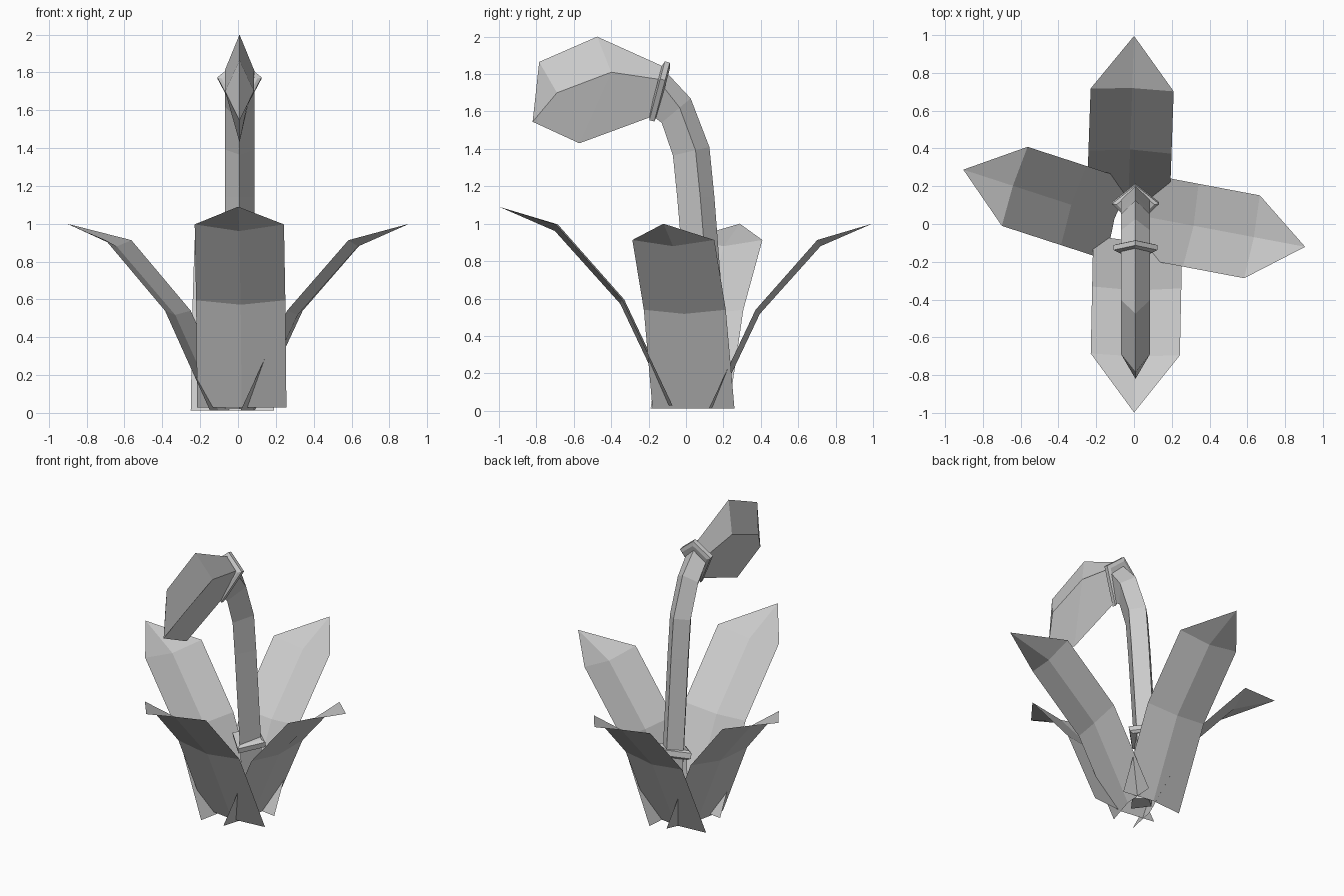
import bpy, bmesh, math
from mathutils import Vector, Matrix

if "Cube" in bpy.data.objects:
    bpy.data.objects.remove(bpy.data.objects["Cube"])

CX = 0.008  # x centre of stem and bud


def make(name, verts, faces):
    me = bpy.data.meshes.new(name)
    bm = bmesh.new()
    vs = [bm.verts.new(v) for v in verts]
    for f in faces:
        bm.faces.new([vs[i] for i in f])
    bmesh.ops.recalc_face_normals(bm, faces=bm.faces)
    bm.to_mesh(me)
    bm.free()
    ob = bpy.data.objects.new(name, me)
    bpy.context.collection.objects.link(ob)
    return ob


def loft(name, sections):
    """Four-sided tube; section = (back yz, side yz, front yz, half width)."""
    verts, faces = [], []
    for b, s, f, w in sections:
        verts += [(CX, *b), (CX + w, *s), (CX, *f), (CX - w, *s)]
    for k in range(len(sections) - 1):
        for i in range(4):
            j = (i + 1) % 4
            faces.append((4*k + i, 4*k + j, 4*k + 4 + j, 4*k + 4 + i))
    for o in (0, len(verts) - 4):  # folded end caps
        faces += [(o, o + 1, o + 2), (o, o + 2, o + 3)]
    return make(name, verts, faces)


def kite(b, f, w, t=0.38):
    side = Vector(b).lerp(Vector(f), t)
    return (b, tuple(side), f, w)


def collar(name, b, f, w, thick, t):
    b, f = Vector(b), Vector(f)
    mid = b.lerp(f, 0.45)
    d = (b - f).normalized()
    axis = Vector((-d.y, d.x))
    secs = []
    for off, sc in ((-0.5, 0.8), (-0.3, 1), (0.3, 1), (0.5, 0.8)):
        o = axis * off * thick
        secs.append(kite(tuple(mid + (b - mid)*sc + o), tuple(mid + (f - mid)*sc + o), w*sc, t))
    return loft(name, secs)


# Stem
loft("stem", [
    kite((0.15, 0.02), (-0.02, 0.02), 0.078),
    kite((0.21, 0.30), (0.03, 0.27), 0.078),
    kite((0.20, 0.52), (0.01, 0.47), 0.078),
    kite((0.152, 1.14), (-0.047, 1.14), 0.078),
    kite((0.125, 1.41), (-0.07, 1.365), 0.078),
    kite((0.025, 1.67), (-0.13, 1.54), 0.078),
    kite((-0.115, 1.82), (-0.17, 1.57), 0.078, 0.3)])

# Collars
collar("lower_collar", (0.21, 0.52), (-0.01, 0.46), 0.125, 0.06, 0.45)
collar("upper_collar", (-0.10, 1.865), (-0.183, 1.55), 0.117, 0.045, 0.3)

# Bud with a folded nose
loft("bud", [
    ((-0.12, 1.84), (-0.13, 1.77), (-0.19, 1.57), 0.078),
    ((-0.475, 2.0), (-0.40, 1.81), (-0.57, 1.43), 0.078),
    ((-0.785, 1.865), (-0.69, 1.70), (-0.82, 1.545), 0.076)])

# Leaf profile: distance, height, and midrib offset of each row
ROWS = [(0, 0.012, 0.025, 0), (0.25, 0.54, 0.015, -0.022), (0.58, 0.913, 0.01, -0.033)]
TIP = (0.866, 1.0)


def leaf(name, x, y, angle, half, scale=1.0, lift=0.0):
    verts = []
    for r, z, dr, dz in ROWS:
        verts += [(r*scale, -half, z*scale), ((r + dr)*scale, 0, (z + dz)*scale), (r*scale, half, z*scale)]
    verts.append((TIP[0]*scale, 0, TIP[1]*scale))
    faces = [(3*k + i, 3*k + i + 1, 3*k + i + 4, 3*k + i + 3) for k in range(2) for i in range(2)]
    faces += [(6, 7, 9), (7, 8, 9)]
    m = Matrix.Translation((x, y, lift)) @ Matrix.Rotation(math.radians(angle), 4, 'Z')
    return make(name, [m @ Vector(v) for v in verts], faces)


# Four leaves around the stem
leaf("front_leaf", 0.02, -0.067, -91.2, 0.236, 1.075, 0.015)
leaf("back_leaf", -0.03, 0.13, 88, 0.22)
leaf("right_leaf", 0.055, 0.04, -10.7, 0.223)
leaf("left_leaf", -0.08, 0.02, 162, 0.22)
